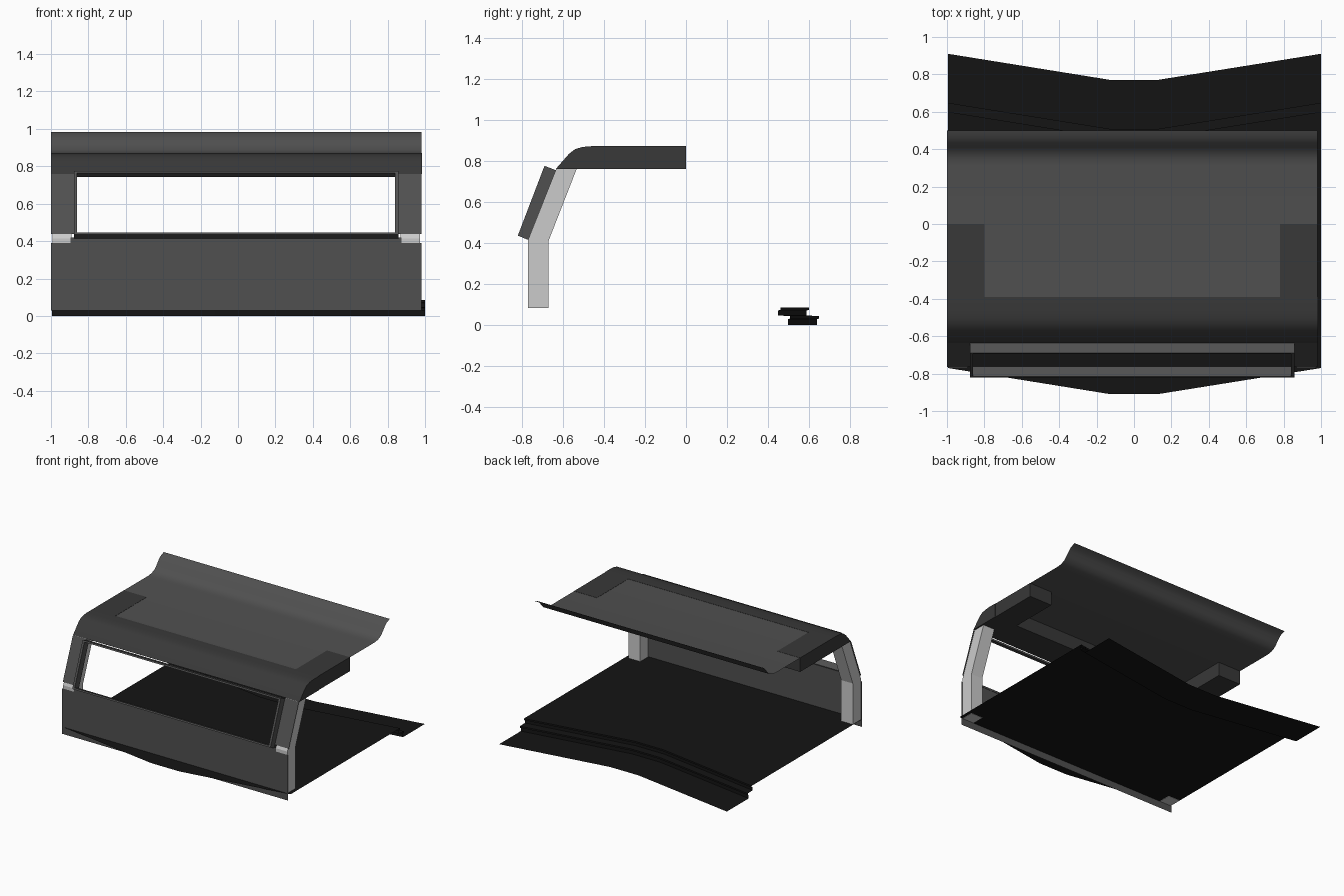
import bpy, bmesh

if "Cube" in bpy.data.objects:
    bpy.data.objects.remove(bpy.data.objects["Cube"])

CX = -0.01   # body centre line


def mat(name, v):
    m = bpy.data.materials.new(name)
    m.diffuse_color = (v, v, v, 1)
    m.use_nodes = True
    m.node_tree.nodes["Principled BSDF"].inputs["Base Color"].default_value = m.diffuse_color
    return m


PANEL = mat("panel_grey", 0.08)
DARK = mat("dark_trim", 0.04)
BLACK = mat("floor_black", 0.007)


def finish(name, bm, material=None, smooth=False):
    bmesh.ops.recalc_face_normals(bm, faces=bm.faces[:])
    me = bpy.data.meshes.new(name)
    bm.to_mesh(me)
    bm.free()
    ob = bpy.data.objects.new(name, me)
    bpy.context.collection.objects.link(ob)
    if material:
        me.materials.append(material)
    if smooth:
        bpy.ops.object.select_all(action='DESELECT')
        ob.select_set(True)
        bpy.context.view_layer.objects.active = ob
        bpy.ops.object.shade_smooth_by_angle(angle=0.6)
    return ob


def sweep(name, profile, stations, material=None, closed=False, smooth=False):
    """Sweep a (y, z) profile along x; stations are (x, y offset)."""
    bm = bmesh.new()
    rows = [[bm.verts.new((x, y + dy, z)) for y, z in profile] for x, dy in stations]
    n = len(profile)
    for a, b in zip(rows, rows[1:]):
        for i in range(n if closed else n - 1):
            j = (i + 1) % n
            bm.faces.new((a[i], a[j], b[j], b[i]))
    if closed:
        bm.faces.new(rows[0])
        bm.faces.new(rows[-1])
    return finish(name, bm, material, smooth)


def span(x0, x1):
    return [(CX + x0, 0), (CX + x1, 0)]


# Floor sheet with stepped rear sill, bent to a shallow V in plan
sill = [(-0.77, 0.085), (0.60, 0.085), (0.60, 0.072), (0.588, 0.07), (0.588, 0.045),
        (0.648, 0.043), (0.648, 0.03), (0.638, 0.028), (0.638, 0), (0.91, 0)]
sweep("floor", sill, [(-0.995, 0), (-0.125, -0.14), (0.125, -0.14), (1.0, 0)], BLACK)

# Roof sheet with upswept lip
roof = [(-0.42, 0.8695), (0.31, 0.8695), (0.35, 0.875), (0.385, 0.89), (0.41, 0.915),
        (0.435, 0.945), (0.46, 0.967), (0.50, 0.983)]
sweep("roof_sheet", roof, span(-0.99, 0.99), PANEL, smooth=True)

# Curved header rail across the top of the window
header = [(-0.39, 0.871), (-0.46, 0.871), (-0.505, 0.867), (-0.54, 0.857), (-0.57, 0.834),
          (-0.635, 0.76), (-0.39, 0.76)]
sweep("header_rail", header, span(-0.99, 0.993), DARK, closed=True, smooth=True)

# Lower panel with notched corners
sweep("lower_panel", [(-0.772, 0.03), (-0.772, 0.39)], span(-0.99, 0.99), PANEL)
sweep("lower_panel_top", [(-0.772, 0.39), (-0.772, 0.42)], span(-0.885, 0.885), PANEL)

pillar = [(-0.77, 0.083), (-0.77, 0.415), (-0.633, 0.76), (-0.533, 0.76),
          (-0.67, 0.41), (-0.67, 0.083)]
for side, s in (("left", -1), ("right", 1)):
    # Cranked pillar, its slanted cover and the roof arm
    sweep(side + "_pillar", pillar, span(s * 0.88, s * 0.982), closed=True)
    sweep(side + "_pillar_cover", [(-0.764, 0.437), (-0.637, 0.76)],
          span(s * 0.868, s * 0.99), PANEL)
    arm = [(-0.39, 0.871), (0, 0.871), (0, 0.76), (-0.39, 0.76)]
    sweep(side + "_roof_arm", arm, span(s * 0.79, s * 0.99), DARK, closed=True)

# Slanted window surround: four thin walls
lo, hi = (-0.82, 0.435), (-0.69, 0.775)      # outer edge
lo2, hi2 = (-0.767, 0.413), (-0.635, 0.754)  # inner edge


def mix(a, b, t):
    return (a[0] + (b[0] - a[0]) * t, a[1] + (b[1] - a[1]) * t)


for name, t0, t1 in (("sill", 0, 0.035), ("head", 0.965, 1)):
    bar = [mix(lo, hi, t0), mix(lo, hi, t1), mix(lo2, hi2, t1), mix(lo2, hi2, t0)]
    sweep("window_" + name, bar, span(-0.868, 0.868), PANEL, closed=True)
for side, s in (("left", -1), ("right", 1)):
    sweep("window_jamb_" + side, [lo, hi, hi2, lo2], span(s * 0.85, s * 0.868),
          PANEL, closed=True)
